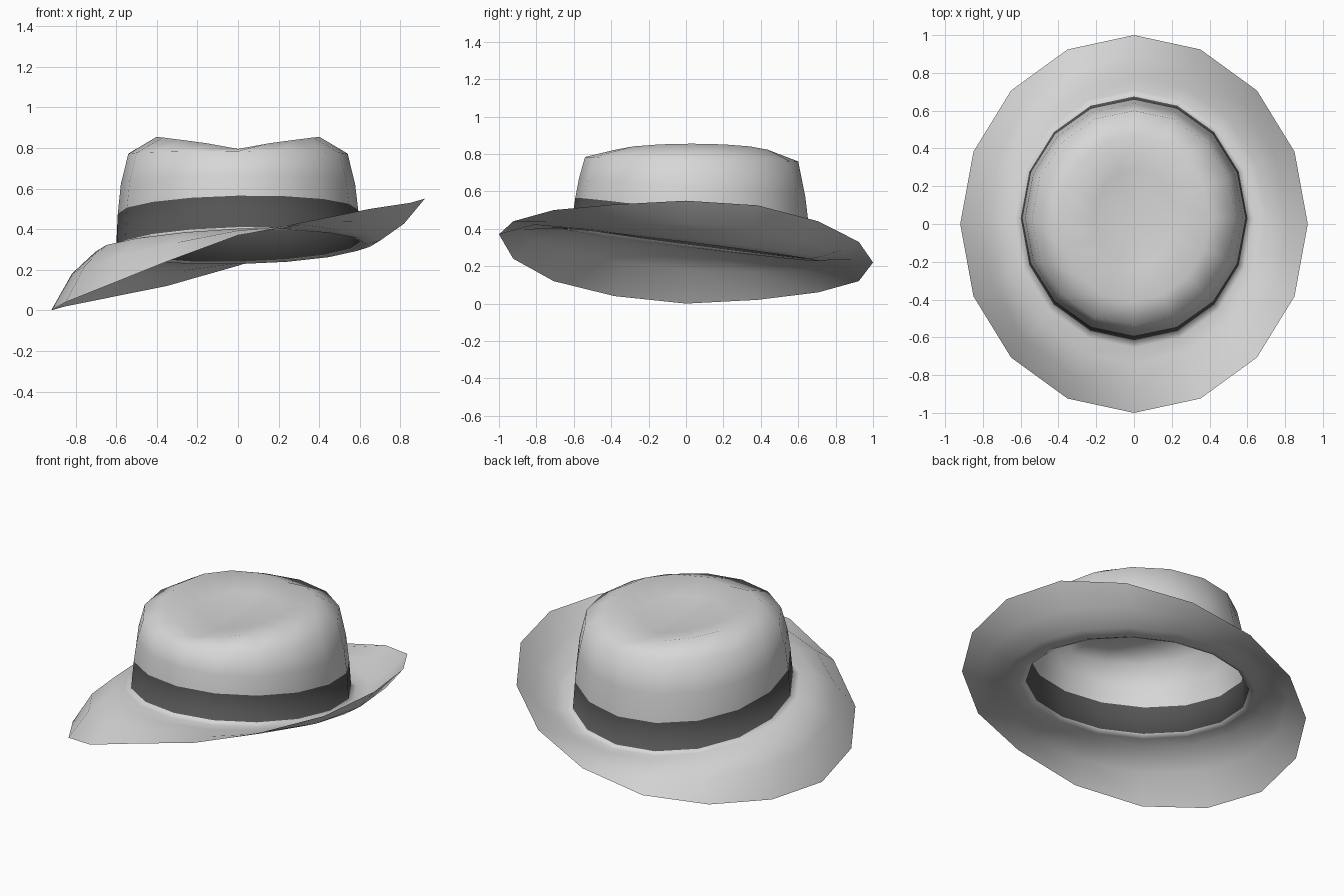
import bpy, bmesh, math

cube = bpy.data.objects.get("Cube")
if cube:
    bpy.data.objects.remove(cube, do_unlink=True)

SIDES = 16


def material(name, value):
    mat = bpy.data.materials.new(name)
    mat.use_nodes = True
    colour = (value, value, value, 1)
    mat.diffuse_color = colour
    bsdf = mat.node_tree.nodes["Principled BSDF"]
    bsdf.inputs["Base Color"].default_value = colour
    bsdf.inputs["Roughness"].default_value = 0.8
    return mat


# Height of the swept brim edge, counter-clockwise from the left side
RIM = [0.55, 0.525, 0.44, 0.33, 0.22, 0.12, 0.06, 0.02,
       0.0, 0.04, 0.12, 0.24, 0.37, 0.44, 0.50, 0.53]
angles = [2 * math.pi * i / SIDES for i in range(SIDES)]


def ellipse(rx, ry, cy, height):
    """One ring of the hat; height is a function of (cos, sin)."""
    return [(rx * math.cos(a), cy + ry * math.sin(a),
             height(math.cos(a), math.sin(a))) for a in angles]


# Crown base and outer edge, between which the brim is swept
base = ellipse(0.60, 0.645, 0.03, lambda c, s: 0.325 + 0.013 * c - 0.085 * s)
edge = [(0.92 * math.cos(a), math.sin(a), z) for a, z in zip(angles, RIM)]


def brim_ring(out, rise, drop=0.0):
    return [(b[0] + (e[0] - b[0]) * out, b[1] + (e[1] - b[1]) * out,
             b[2] + (e[2] - b[2]) * rise - drop) for b, e in zip(base, edge)]


# Rings from the brim edge up to the dented crown top
rings = [
    edge,
    brim_ring(0.68, 0.42),
    brim_ring(0.32, 0.06, 0.005),
    brim_ring(0.10, 0.0, 0.012),
    base,
    ellipse(0.592, 0.625, 0.033, lambda c, s: 0.485 + 0.01 * c - 0.08 * s),
    ellipse(0.577, 0.605, 0.033, lambda c, s: 0.62 - 0.05 * s),
    ellipse(0.54, 0.57, 0.03, lambda c, s: 0.772 - 0.012 * s),
    ellipse(0.40, 0.44, 0.03, lambda c, s: 0.795 + 0.06 * abs(c) ** 0.8),
    ellipse(0.21, 0.26, 0.03, lambda c, s: 0.78 + 0.025 * abs(c)),
]
BAND_START = 4

bm = bmesh.new()
loops = [[bm.verts.new(p) for p in ring] for ring in rings]
for level in range(len(loops) - 1):
    low, high = loops[level], loops[level + 1]
    for i in range(SIDES):
        j = (i + 1) % SIDES
        face = bm.faces.new((low[i], low[j], high[j], high[i]))
        face.material_index = 1 if level == BAND_START else 0

# Close the bottom of the dent
centre = bm.verts.new((0, 0.03, 0.775))
for i in range(SIDES):
    bm.faces.new((loops[-1][i], loops[-1][(i + 1) % SIDES], centre))
for face in bm.faces:
    face.smooth = True

mesh = bpy.data.meshes.new("hat")
bm.to_mesh(mesh)
bm.free()
mesh.materials.append(material("light felt", 0.68))
mesh.materials.append(material("dark ribbon", 0.09))
hat = bpy.data.objects.new("hat", mesh)
bpy.context.collection.objects.link(hat)
